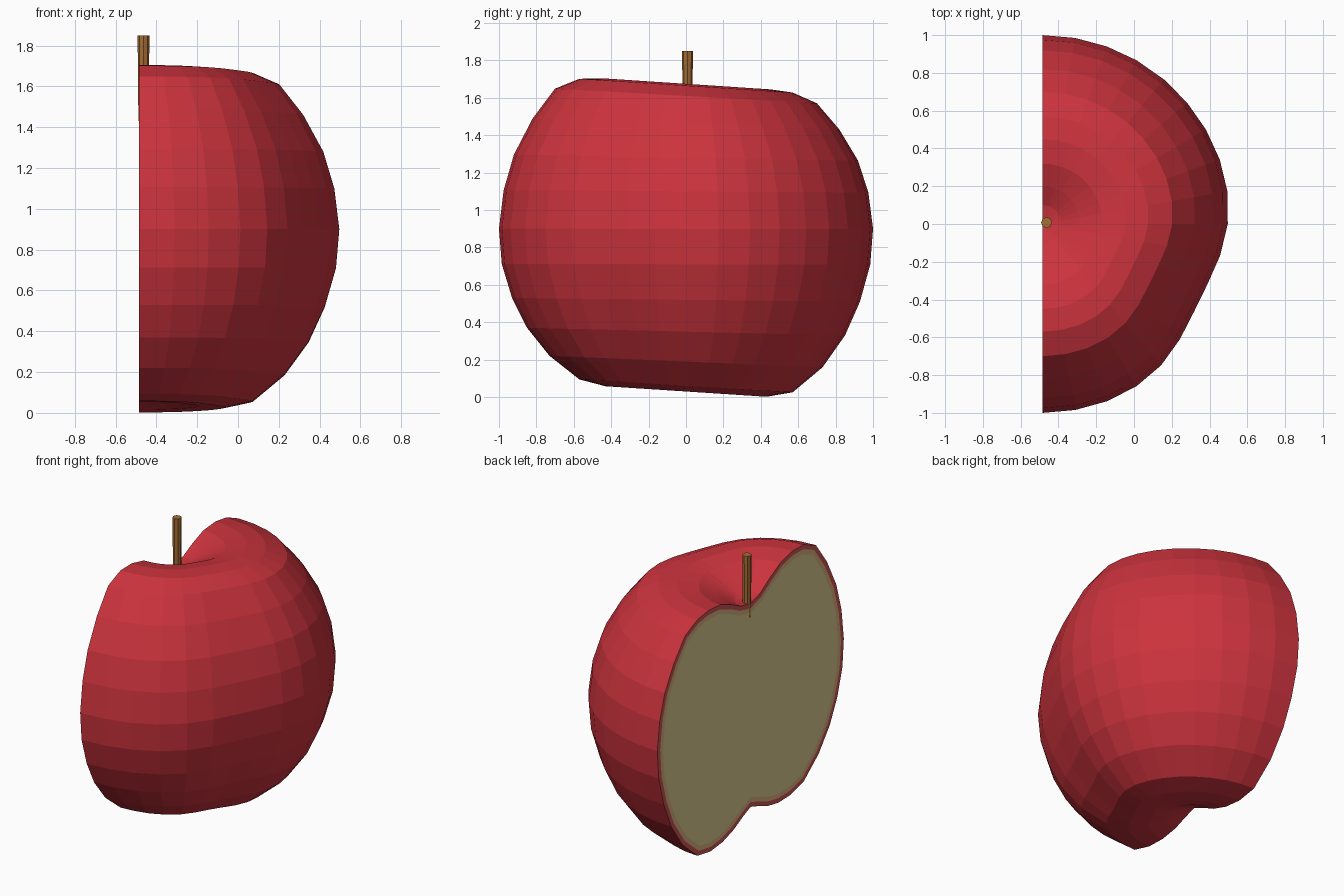
import bpy, bmesh, math

if "Cube" in bpy.data.objects:
    bpy.data.objects.remove(bpy.data.objects["Cube"])

CUT_X = -0.485


def material(name, rgb):
    lin = [((c / 255 + 0.055) / 1.055) ** 2.4 for c in rgb]
    m = bpy.data.materials.new(name)
    m.diffuse_color = (*lin, 1)
    m.use_nodes = True
    m.node_tree.nodes["Principled BSDF"].inputs["Base Color"].default_value = m.diffuse_color
    return m


def finish(bm, name, mats):
    me = bpy.data.meshes.new(name)
    bm.to_mesh(me)
    bm.free()
    for m in mats:
        me.materials.append(m)
    ob = bpy.data.objects.new(name, me)
    bpy.context.collection.objects.link(ob)
    return ob


skin = material("red_skin", (204, 51, 61))
rim = material("pink_rim", (205, 88, 84))
inner = material("tan_rim", (222, 178, 128))
flesh = material("cream_flesh", (222, 206, 146))
wood = material("brown_stem", (166, 110, 52))

# Half profile from the stem dimple down to the bottom dimple (radius, height)
profile = [(0, 1.52), (.1, 1.545), (.2, 1.6), (.32, 1.655), (.45, 1.675),
           (.57, 1.665), (.70, 1.61), (.82, 1.46), (.92, 1.28), (.975, 1.1),
           (1, .9), (.985, .71), (.93, .52), (.85, .35), (.73, .19),
           (.57, .06), (.43, .03), (.3, .035), (.18, .065), (.08, .11), (0, .14)]
SEG = 18


def point(r, z, deg):
    # Soft dent on the front right, deeper low down, and a slight lean
    low = max(0, 1 - z / 0.85)
    r *= 1 - (0.075 + 0.04 * low) * math.exp(-((deg + 26) / 22) ** 2)
    t = math.radians(deg)
    y = r * math.sin(t)
    z -= 0.07 * y * ((z - 0.85) / 0.85) ** 2
    return (CUT_X + r * math.cos(t), y, z)


# Half apple skin
bm = bmesh.new()
top = bm.verts.new((CUT_X, 0, profile[0][1]))
bottom = bm.verts.new((CUT_X, 0, profile[-1][1]))
cols = []
for i in range(SEG + 1):
    deg = -90 + 180 * i / SEG
    col = [bm.verts.new(point(r, z, deg)) for r, z in profile[1:-1]]
    for v in col:
        if i in (0, SEG):
            v.co.x = CUT_X
    cols.append([top] + col + [bottom])
for a, b in zip(cols, cols[1:]):
    for k in range(len(a) - 1):
        quad = [a[k], a[k + 1], b[k + 1], b[k]]
        bm.faces.new(list(dict.fromkeys(quad)))

# Cut face with two thin bands around the flesh
cap = bm.faces.new(cols[0] + cols[-1][-2:0:-1])
bmesh.ops.recalc_face_normals(bm, faces=bm.faces[:])
for width, index in ((0.03, 1), (0.03, 2)):
    ring = bmesh.ops.inset_region(bm, faces=[cap], thickness=width,
                                  use_even_offset=True)["faces"]
    for f in ring:
        f.material_index = index
cap.material_index = 3
finish(bm, "half_apple", [skin, rim, inner, flesh])

# Stem, just breaking through the cut plane
bm = bmesh.new()
bmesh.ops.create_cone(bm, cap_ends=True, segments=8, radius1=0.025,
                      radius2=0.029, depth=0.42)
bmesh.ops.translate(bm, verts=bm.verts[:], vec=(-0.463, 0.008, 1.64))
finish(bm, "stem", [wood])
